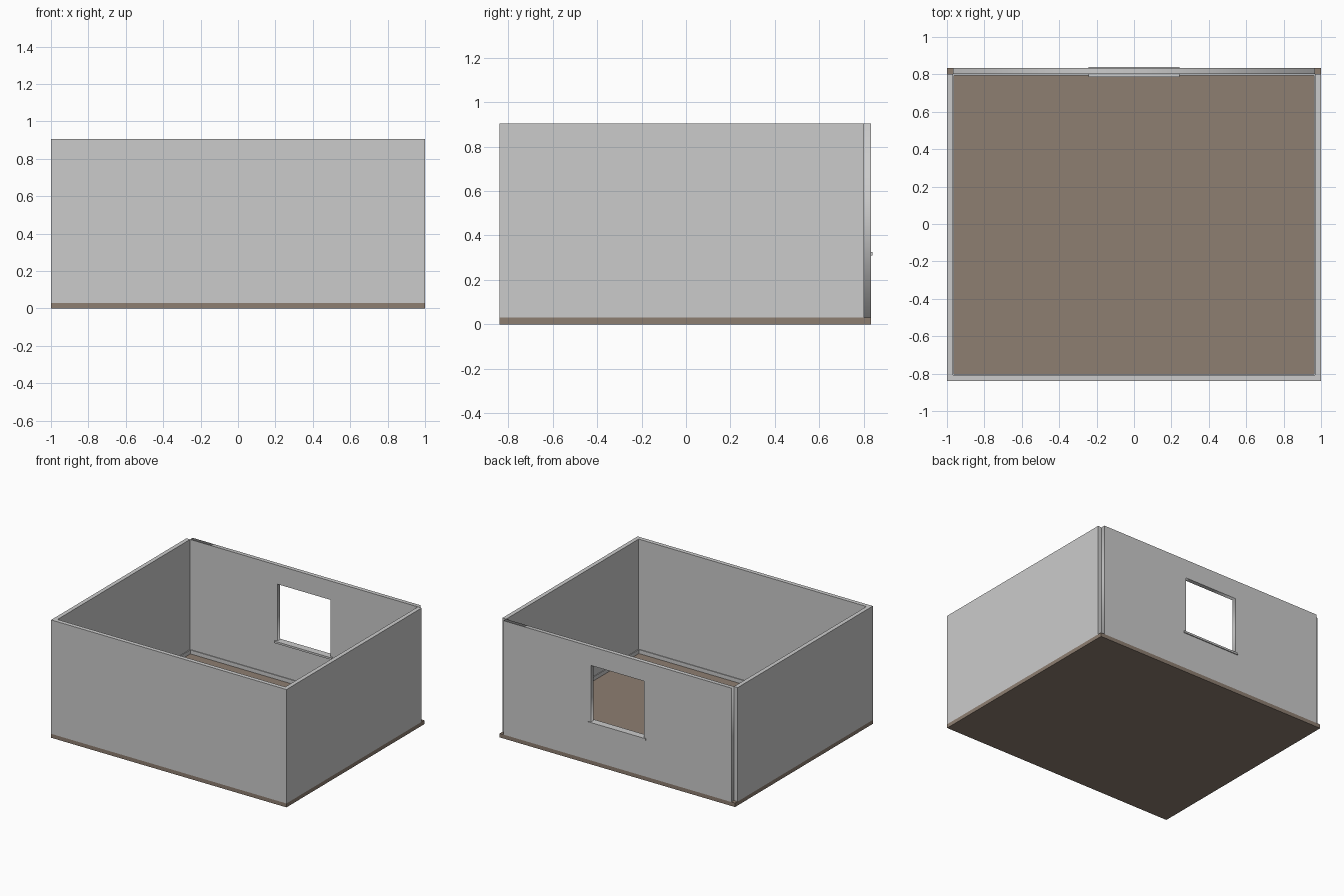
import bpy
from math import radians

if "Cube" in bpy.data.objects:
    bpy.data.objects.remove(bpy.data.objects["Cube"])

W, Y0, Y1 = 1.0, -0.84, 0.833      # half width, front and back faces
T, FLOOR, TOP = 0.032, 0.03, 0.905  # wall thickness, slab top, wall top


def box(name, x, y, z, mat=None):
    bpy.ops.mesh.primitive_cube_add(size=1, location=[sum(r) / 2 for r in (x, y, z)])
    ob = bpy.context.object
    ob.name = name
    ob.scale = [r[1] - r[0] for r in (x, y, z)]
    bpy.ops.object.transform_apply(location=False, rotation=False, scale=True)
    if mat:
        ob.data.materials.append(mat)
    return ob


brown = bpy.data.materials.new("floor_brown")
brown.diffuse_color = (0.27, 0.21, 0.165, 1)
brown.use_nodes = True
brown.node_tree.nodes["Principled BSDF"].inputs["Base Color"].default_value = brown.diffuse_color

# Floor slab
box("floor", (-W, W), (Y0, Y1), (0, FLOOR), brown)

# Front wall, and side walls that stop short of the back corners
box("front_wall", (-W, W), (Y0, Y0 + T), (FLOOR, TOP))
for side, s in (("left", -1), ("right", 1)):
    box(side + "_wall", sorted((s * W, s * (W - T))), (Y0 + T, Y1 - T), (FLOOR, TOP))

# Back wall between the side walls: outline with a window hole, extruded
curve = bpy.data.curves.new("back_wall", 'CURVE')
curve.dimensions = '2D'
curve.fill_mode = 'BOTH'
curve.extrude = T / 2
for x, z0, z1 in ((W - T, FLOOR, TOP), (0.225, 0.32, 0.76)):
    sp = curve.splines.new('POLY')
    sp.points.add(3)
    for p, co in zip(sp.points, ((-x, z0), (x, z0), (x, z1), (-x, z1))):
        p.co = (*co, 0, 1)
    sp.use_cyclic_u = True
wall = bpy.data.objects.new("back_wall", curve)
bpy.context.collection.objects.link(wall)
wall.location.y = Y1 - T / 2
wall.rotation_euler.x = radians(90)
bpy.ops.object.select_all(action='DESELECT')
wall.select_set(True)
bpy.context.view_layer.objects.active = wall
bpy.ops.object.convert(target='MESH')

# Window sill, projecting inside and out
box("window_sill", (-0.243, 0.243), (0.785, 0.84), (0.31, 0.325))

# Thin skirting boards along the inside of each wall
B, H = 0.006, 0.03
xi, yf, yb = W - T, Y0 + T, Y1 - T
for name, y in (("front", (yf, yf + B)), ("back", (yb - B, yb))):
    box(name + "_skirting", (-xi, xi), y, (FLOOR, FLOOR + H))
for name, s in (("left", -1), ("right", 1)):
    box(name + "_skirting", sorted((s * xi, s * (xi - B))), (yf + B, yb - B), (FLOOR, FLOOR + H))
